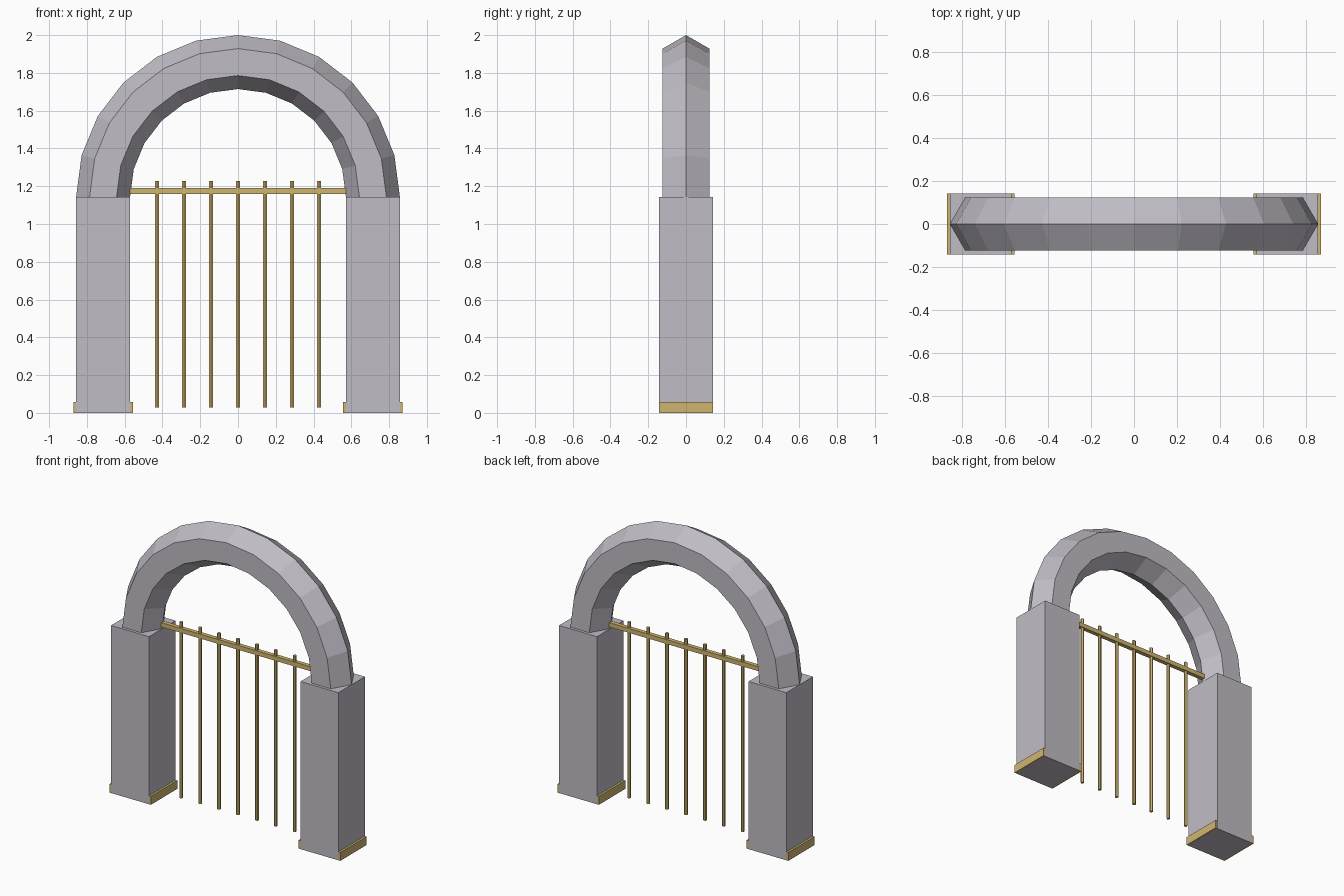
import bpy, bmesh, math
from mathutils import Matrix

if "Cube" in bpy.data.objects:
    bpy.data.objects.remove(bpy.data.objects["Cube"])

S = 1 / 0.7          # model unit
R = 0.5 * S          # arch centre-line radius
T = 0.1 * S          # arch tube radius
H = 0.8 * S          # pillar height


def material(name, rgb):
    m = bpy.data.materials.new(name)
    m.diffuse_color = (*rgb, 1)
    m.use_nodes = True
    m.node_tree.nodes["Principled BSDF"].inputs["Base Color"].default_value = m.diffuse_color
    return m


stone = material("grey_stone", (0.53, 0.505, 0.56))
brass = material("dull_brass", (0.62, 0.465, 0.16))


def finish(name, bm, mat):
    bmesh.ops.recalc_face_normals(bm, faces=bm.faces)
    me = bpy.data.meshes.new(name)
    bm.to_mesh(me)
    bm.free()
    me.materials.append(mat)
    ob = bpy.data.objects.new(name, me)
    bpy.context.collection.objects.link(ob)
    return ob


def box(name, centre, size, mat):
    bm = bmesh.new()
    bmesh.ops.create_cube(bm, size=1, matrix=Matrix.Translation(centre) @ Matrix.Diagonal((*size, 1)))
    return finish(name, bm, mat)


# Square pillars with brass foot plates, flush at front and back
for side, label in ((-1, "left"), (1, "right")):
    box(label + "_pillar", (side * R, 0, H / 2), (2 * T, 2 * T, H), stone)
    box(label + "_foot_plate", (side * R, 0, 0.0286), (0.22 * S, 2 * T - 0.001, 0.0571), brass)

# Half-ring arch: hexagonal section swept in 12 steps
bm = bmesh.new()
rings = []
for i in range(13):
    a = math.pi * i / 12
    ring = []
    for j in range(6):
        b = math.tau * j / 6
        r = R + T * math.cos(b)
        ring.append(bm.verts.new((r * math.cos(a), T * math.sin(b), H + r * math.sin(a))))
    rings.append(ring)
for p, q in zip(rings, rings[1:]):
    for j in range(6):
        k = (j + 1) % 6
        bm.faces.new((p[j], p[k], q[k], q[j]))
bm.faces.new(rings[0])
bm.faces.new(rings[-1])
finish("arch", bm, stone)

# Gate: seven thin bars and a top rail
for i in range(-3, 4):
    bm = bmesh.new()
    bmesh.ops.create_cone(bm, cap_ends=True, segments=6, radius1=0.0114, radius2=0.0114,
                          depth=1.2, matrix=Matrix.Translation((i * T, 0, 0.6286)))
    finish("gate_bar_%d" % (i + 4), bm, brass)
box("gate_rail", (0, 0, 1.175), (0.8 * S, 0.0286, 0.03), brass)
